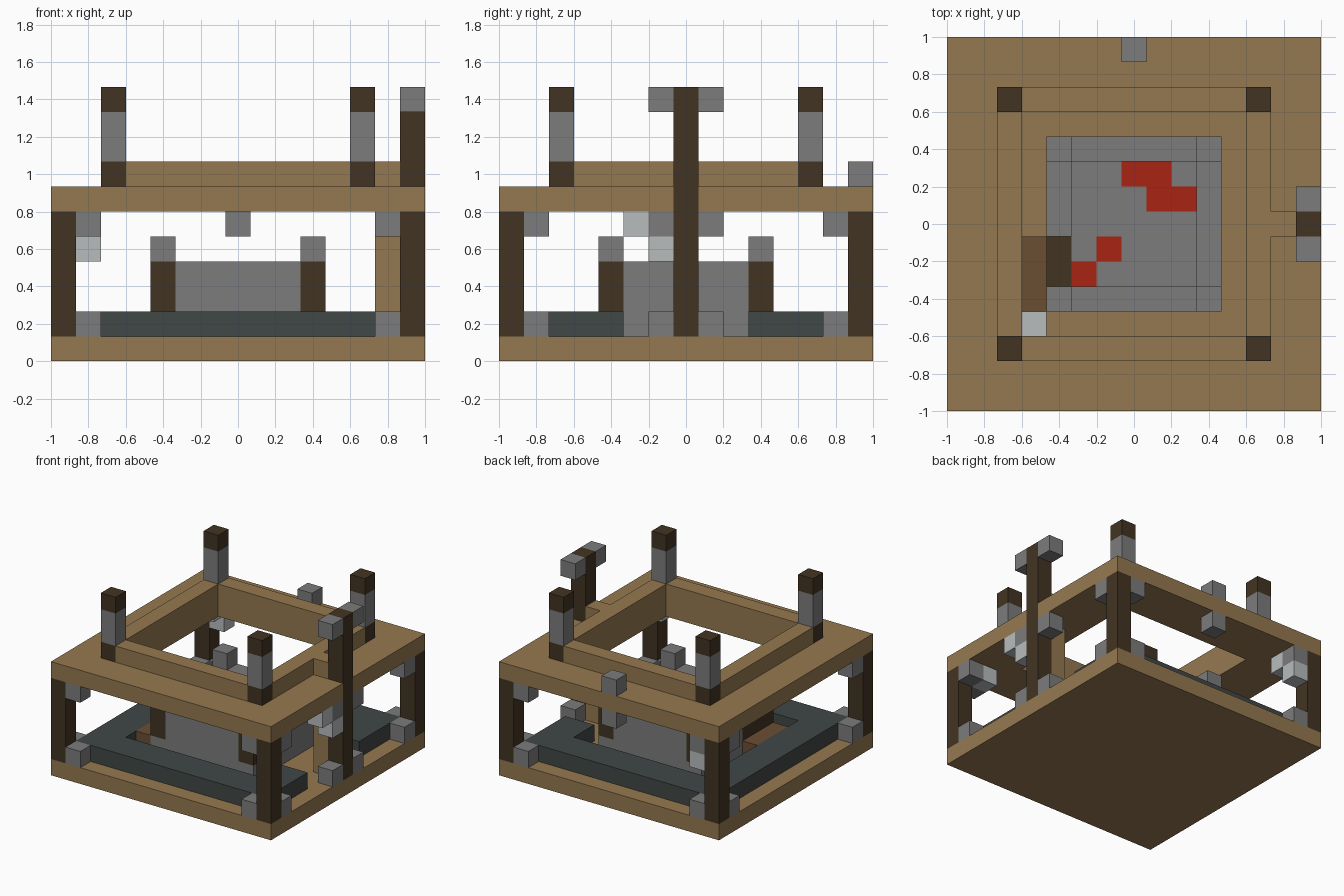
import bpy, bmesh
from mathutils import Vector

cube = bpy.data.objects.get("Cube")
if cube:
    bpy.data.objects.remove(cube, do_unlink=True)

N = 15            # blocks along each side
U = 2 / N         # block size


def material(name, hex_code):
    rgb = [int(hex_code[i:i + 2], 16) / 255 for i in (0, 2, 4)]
    lin = [c / 12.92 if c < 0.04045 else ((c + 0.055) / 1.055) ** 2.4 for c in rgb]
    m = bpy.data.materials.new(name)
    m.use_nodes = True
    m.diffuse_color = (*lin, 1)
    m.node_tree.nodes["Principled BSDF"].inputs["Base Color"].default_value = (*lin, 1)
    return m


PLANK = material("tan_planks", "957950")
LOG = material("dark_log", "423422")
STONE = material("grey_stone", "7c7c7c")
WEB = material("pale_web", "b8bcbe")
SLATE = material("dark_slate", "404846")
EMBER = material("red_ember", "a92312")
STEP = material("brown_step", "6a4e33")


def part(name, mat, boxes):
    """One object from boxes given as block corners (x0, y0, z0, x1, y1, z1)."""
    bm = bmesh.new()
    for b in boxes:
        lo, hi = Vector(b[:3]), Vector(b[3:])
        verts = bmesh.ops.create_cube(bm, size=1)["verts"]
        for v in verts:
            p = (lo + hi) / 2 + v.co * (hi - lo)
            v.co = (p.x * U - 1, p.y * U - 1, p.z * U)
    me = bpy.data.meshes.new(name)
    bm.to_mesh(me)
    bm.free()
    me.materials.append(mat)
    ob = bpy.data.objects.new(name, me)
    bpy.context.collection.objects.link(ob)
    return ob


def block(x, y, z, h=1):
    return (x, y, z, x + 1, y + 1, z + h)


def corners(a, z, h=1):
    b = N - 1 - a
    return [block(x, y, z, h) for x in (a, b) for y in (a, b)]


def bars(a, z, h):
    """Four bars joining the corner blocks at inset a."""
    b = N - a
    return [(a + 1, a, z, b - 1, a + 1, z + h), (a + 1, b - 1, z, b - 1, b, z + h),
            (a, a + 1, z, a + 1, b - 1, z + h), (b - 1, a + 1, z, b, b - 1, z + h)]


# Floor and roof frame, with a slot for the tall side post
part("floor", PLANK, [(0, 0, 0, N, N, 1)])
part("roof_frame", PLANK, [
    (0, 0, 6, 12, 3, 7), (0, 12, 6, 12, 15, 7), (0, 3, 6, 3, 12, 7),
    (12, 0, 6, 15, 7, 7), (12, 8, 6, 15, 15, 7), (12, 7, 6, 14, 8, 7)])
part("roof_curb", PLANK, bars(2, 7, 1) + [block(13, 7, 7)])

# Corner posts with stone brackets on both neighbouring sides
part("corner_posts", LOG, corners(0, 1, 5))
brackets = []
for z in (1, 5):
    for end in (0, 14):
        for near in (1, 13):
            brackets += [block(near, end, z), block(end, near, z)]
part("corner_brackets", STONE, brackets)

# Roof pinnacles
part("pinnacle_bases", LOG, corners(2, 7))
part("pinnacle_shafts", STONE, corners(2, 8, 2))
part("pinnacle_caps", LOG, corners(2, 10))

# Tall side post, its brackets and the pillar behind it
part("side_post", LOG, [block(14, 7, 1, 10)])
part("side_post_brackets", STONE, [block(14, y, z) for y in (6, 8) for z in (1, 5, 10)])
part("side_pillar", PLANK, [block(13, 7, 1, 5)])

# Stone blocks on the back of the roof
part("back_blocks", STONE, [block(7, 14, 5), block(7, 14, 7)])

# Low slate ring, open on the side with the tall post
part("slate_ring", SLATE, [
    (1, 1, 1, 14, 3, 2), (1, 12, 1, 14, 14, 2), (1, 3, 1, 3, 12, 2),
    (12, 3, 1, 14, 5, 2), (12, 10, 1, 14, 12, 2)])

# Central hearth: corner pillars, walls, bed, entry and embers
part("hearth_footings", STONE, corners(4, 1))
part("hearth_pillars", LOG, corners(4, 2, 2))
part("hearth_caps", STONE, corners(4, 4))
part("hearth_walls", STONE, bars(4, 1, 3)[:2] + bars(4, 1, 3)[3:] + [(4, 7, 1, 5, 10, 4)])
part("hearth_bed", STONE, [(5, 5, 1, 10, 10, 3)])
part("hearth_threshold", LOG, [(4, 5, 1, 5, 7, 3)])
part("hearth_step", STEP, [(3, 4, 1, 4, 7, 2)])
part("embers", EMBER, [(x, y, 3, x + w, y + 1, 3.04)
                       for x, y, w in ((7, 9, 2), (8, 8, 2), (6, 6, 1), (5, 5, 1))])

# Pale webs tucked under the roof
part("webs", WEB, [block(*c) for c in (
    (14, 5, 5), (14, 6, 4), (1, 14, 4), (1, 13, 5), (13, 1, 5), (3, 3, 6))])
